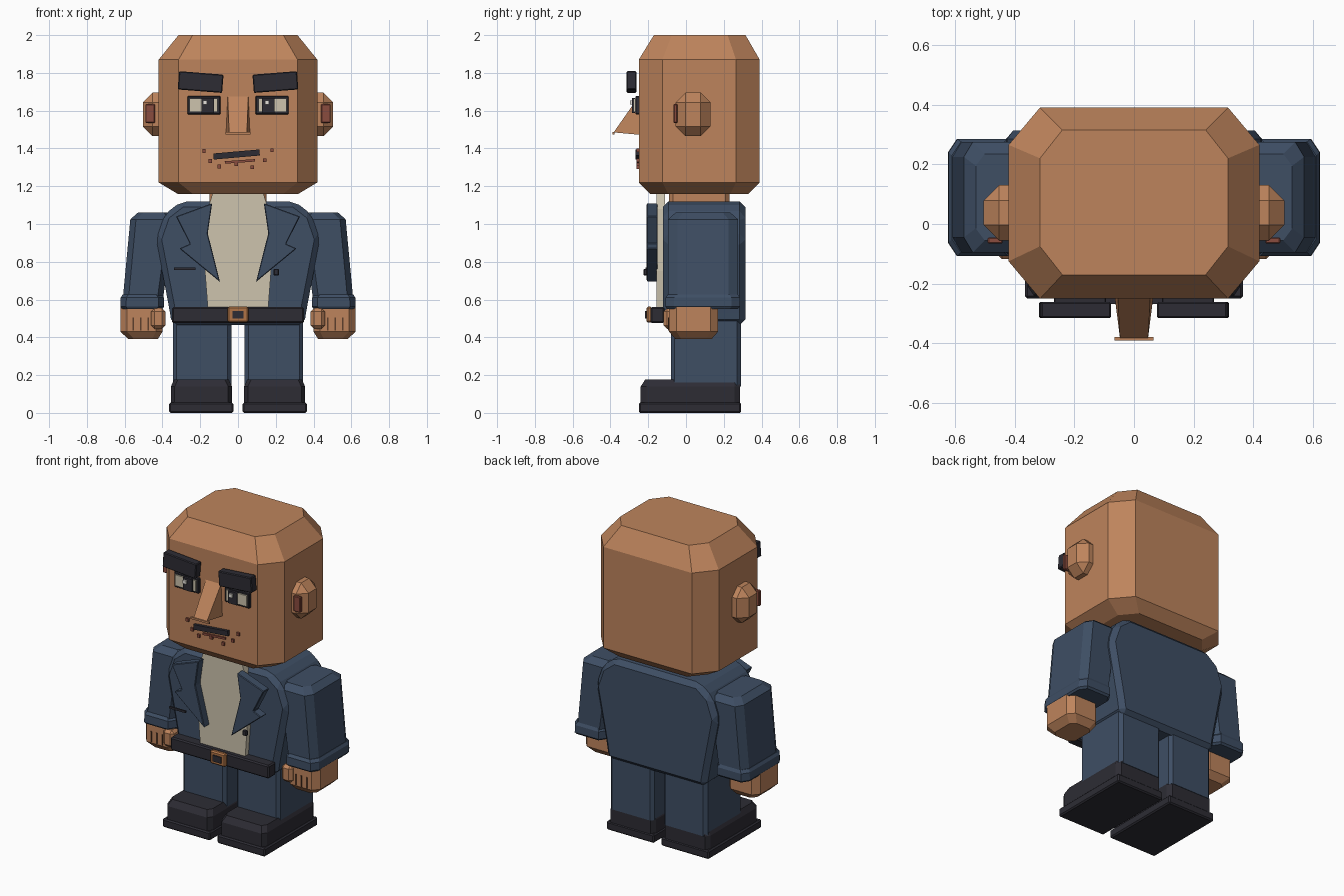
import bpy, bmesh, math
from mathutils import Matrix, Vector

if "Cube" in bpy.data.objects:
    bpy.data.objects.remove(bpy.data.objects["Cube"])


def colour(name, r, g, b):
    m = bpy.data.materials.new(name)
    lin = [((c / 255 + 0.055) / 1.055) ** 2.4 for c in (r, g, b)]
    m.diffuse_color = (*lin, 1)
    m.use_nodes = True
    m.node_tree.nodes["Principled BSDF"].inputs["Base Color"].default_value = m.diffuse_color
    return m


SKIN = colour("skin", 190, 132, 92)
BLUE = colour("navy cloth", 62, 78, 100)
DARK = colour("charcoal", 45, 44, 52)
CREAM = colour("cream", 205, 196, 174)
RED = colour("reddish brown", 138, 76, 62)
BRASS = colour("brass", 176, 116, 70)
LINE = colour("skin crease", 92, 62, 44)
WHITE = colour("white", 235, 232, 225)


def finish(name, bm, mat, bevel=0.0):
    bmesh.ops.recalc_face_normals(bm, faces=bm.faces)
    if bevel:
        bmesh.ops.bevel(bm, geom=list(bm.edges), offset=bevel, segments=1,
                        affect='EDGES', profile=0.5)
        bmesh.ops.recalc_face_normals(bm, faces=bm.faces)
    me = bpy.data.meshes.new(name)
    bm.to_mesh(me)
    bm.free()
    me.materials.append(mat)
    ob = bpy.data.objects.new(name, me)
    bpy.context.collection.objects.link(ob)
    return ob


def box(name, x, y, z, mat, bevel=0.0, tilt=0.0):
    """Box from (min, max) ranges, tilted in the front plane."""
    bm = bmesh.new()
    bmesh.ops.create_cube(bm, size=1)
    mid = Vector([sum(r) / 2 for r in (x, y, z)])
    size = [abs(r[1] - r[0]) for r in (x, y, z)]
    bm.transform(Matrix.Translation(mid) @ Matrix.Rotation(tilt, 4, 'Y')
                 @ Matrix.Diagonal((*size, 1)))
    return finish(name, bm, mat, bevel)


def loft(name, rings, mat):
    """Stack of chamfered rectangles: (z, x0, x1, y0, y1, chamfer x, chamfer y)."""
    bm = bmesh.new()
    loops = []
    for z, x0, x1, y0, y1, cx, cy in rings:
        pts = [(x0 + cx, y0), (x1 - cx, y0), (x1, y0 + cy), (x1, y1 - cy),
               (x1 - cx, y1), (x0 + cx, y1), (x0, y1 - cy), (x0, y0 + cy)]
        loops.append([bm.verts.new((px, py, z)) for px, py in pts])
    for a, b in zip(loops, loops[1:]):
        for i in range(8):
            j = (i + 1) % 8
            bm.faces.new((a[i], a[j], b[j], b[i]))
    bm.faces.new(loops[0])
    bm.faces.new(loops[-1])
    return finish(name, bm, mat)


def plate(name, pts, y0, y1, mat, bevel=0.0):
    """Front-plane outline extruded in depth."""
    bm = bmesh.new()
    f = bm.faces.new([bm.verts.new((x, y0, z)) for x, z in pts])
    ext = bmesh.ops.extrude_face_region(bm, geom=[f])
    bmesh.ops.translate(bm, vec=(0, y1 - y0, 0),
                        verts=[v for v in ext["geom"] if isinstance(v, bmesh.types.BMVert)])
    return finish(name, bm, mat, bevel)


def both(pts):
    """Right half outline completed by its mirror image."""
    return pts + [(-x, z) for x, z in reversed(pts)]


# head and neck
loft("head", [(1.16, -.32, .32, -.19, .33, .08, .095),
              (1.22, -.42, .42, -.25, .39, .105, .125),
              (1.87, -.42, .42, -.25, .39, .105, .125),
              (2.00, -.315, .315, -.17, .315, .075, .095)], SKIN)
box("neck", (-.15, .15), (-.09, .23), (1.05, 1.2), SKIN, .02)

# nose wedge and nostril strip
bm = bmesh.new()
for s in (-1, 1):
    for p in ((.055, -.24, 1.69), (.065, -.24, 1.472), (.047, -.383, 1.485)):
        bm.verts.new((p[0] * s, p[1], p[2]))
bmesh.ops.convex_hull(bm, input=list(bm.verts))
finish("nose", bm, SKIN)
box("nose_tip", (-.066, .066), (-.39, -.378), (1.474, 1.486), SKIN)

# mouth, lower lip and stubble
box("mouth", (-.13, .115), (-.268, -.245), (1.352, 1.384), DARK, 0, math.radians(-5))
box("lower_lip", (-.07, .09), (-.26, -.245), (1.325, 1.338), RED, 0, math.radians(-4))
for x, z in ((-.18, 1.387), (.18, 1.39), (-.147, 1.333), (.142, 1.338),
             (-.1, 1.304), (.075, 1.3), (-.01, 1.318)):
    box("stubble", (x - .009, x + .009), (-.262, -.245), (z - .01, z + .01), RED)

# torso, shirt, belt
plate("jacket_body", both([(.35, .465), (.365, .56), (.435, .92), (.39, 1.05), (.3, 1.12)]),
      -.123, .314, BLUE, .03)
plate("shirt", both([(.16, .555), (.175, .75), (.16, 1.08), (.135, 1.16)]),
      -.156, -.11, CREAM)
box("belt", (-.35, .35), (-.188, -.115), (.475, .56), DARK, .008)
box("buckle", (-.055, .055), (-.21, -.18), (.478, .562), BRASS, .008)
box("buckle_centre", (-.03, .03), (-.217, -.205), (.5, .54), DARK)
box("pocket_slit", (-.34, -.225), (-.215, -.205), (.757, .77), DARK)
box("jacket_button", (.187, .217), (-.225, -.205), (.727, .763), DARK, .005)

for side, s in (("left", -1), ("right", 1)):
    def X(a, b):
        return (min(a * s, b * s), max(a * s, b * s))

    def mloft(name, rings, mat):
        loft(side + "_" + name, [(r[0], *X(r[1], r[2]), *r[3:]) for r in rings], mat)

    def mbox(name, x, *args):
        box(side + "_" + name, X(*x), *args)

    # brows and eyes
    mbox("eyebrow", (.08, .316), (-.315, -.262), (1.703, 1.8), DARK, .005, math.radians(-4.5) * s)
    mbox("eye_frame", (.093, .268), (-.268, -.245), (1.58, 1.677), DARK, .004)
    mbox("eye_white", (.108, .256), (-.277, -.26), (1.594, 1.664), CREAM)
    mbox("iris", (.128, .192), (-.285, -.27), (1.588, 1.668), DARK)
    hx = .153 if s > 0 else .175
    box(side + "_eye_glint", (s * hx - .011, s * hx + .011), (-.297, -.28), (1.633, 1.655), WHITE)

    # ear with inner patch
    mbox("ear", (.34, .504), (-.055, .13), (1.465, 1.695), SKIN, .052)
    mbox("inner_ear", (.44, .49), (-.066, -.045), (1.535, 1.635), RED, .004)

    # lapel
    plate(side + "_lapel", [(x * s, z) for x, z in
                            ((.137, 1.11), (.328, 1.04), (.255, .895), (.31, .87),
                             (.095, .693), (.16, .95))], -.208, -.15, BLUE, .004)

    # sleeve and cuff
    mloft("sleeve", [(.58, .4, .612, -.095, .275, .03, .05),
                     (1.025, .34, .57, -.095, .275, .03, .05),
                     (1.06, .36, .53, -.055, .235, .03, .04)], BLUE)
    mloft("cuff", [(.55, .4, .615, -.1, .275, .03, .045),
                   (.562, .392, .623, -.108, .285, .03, .045),
                   (.61, .392, .621, -.108, .285, .03, .045),
                   (.628, .405, .61, -.095, .275, .03, .045)], BLUE)

    # fist, thumb and finger creases
    mloft("hand", [(.39, .425, .58, -.055, .135, .03, .03),
                   (.43, .4, .622, -.09, .17, .035, .04),
                   (.57, .4, .622, -.09, .17, .035, .04)], SKIN)
    mbox("thumb", (.385, .46), (-.118, -.02), (.445, .555), SKIN, .018)
    for x in (.475, .515, .555):
        mbox("finger_crease", (x - .004, x + .004), (-.094, -.085), (.435, .505), LINE)

    # trouser leg
    mloft("leg", [(.14, .035, .345, -.08, .29, .02, .02),
                  (.5, .035, .345, -.08, .29, .02, .02)], BLUE)

    # shoe and sole
    mloft("shoe", [(.04, .032, .355, -.24, .287, .02, .03),
                   (.14, .032, .355, -.24, .287, .02, .03),
                   (.178, .05, .337, -.215, .287, .02, .03)], DARK)
    mbox("sole", (.025, .365), (-.25, .292), (0, .055), DARK, .008)
